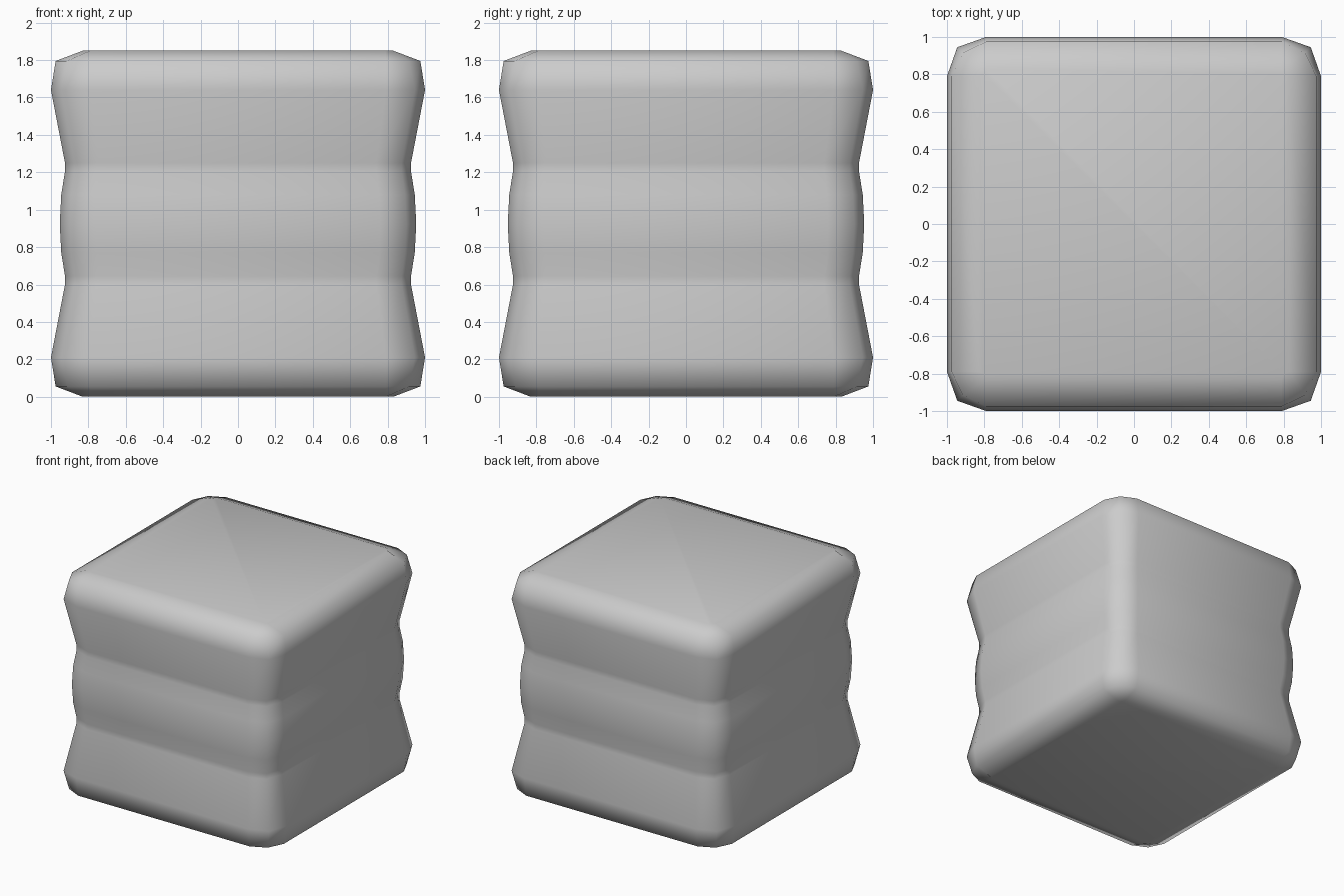
import bpy, bmesh

if "Cube" in bpy.data.objects:
    bpy.data.objects.remove(bpy.data.objects["Cube"])

# Lower half of the profile: height, half width, end of straight side, corner point
lower = [
    (0.005, 0.83, 0.79, 0.80),
    (0.055, 0.975, 0.79, 0.915),
    (0.21, 1.0, 0.79, 0.945),
    (0.60, 0.925, 0.74, 0.875),
    (0.645, 0.925, 0.74, 0.875),
    (0.77, 0.945, 0.755, 0.893),
]
H = 1.85
middle = [(H / 2, 0.953, 0.76, 0.90)]
upper = [(H - z if i else H, h, a, c) for i, (z, h, a, c) in enumerate(lower)][::-1]
lower[0] = (0.0,) + lower[0][1:]


def ring(bm, z, h, a, c):
    """Square outline with a two-facet rounded corner, repeated four times."""
    pts = [(h, -a), (h, a), (c, c)]
    verts = []
    for _ in range(4):
        verts += [bm.verts.new((x, y, z)) for x, y in pts]
        pts = [(-y, x) for x, y in pts]
    return verts


# Pinched cushion block, lofted through the rings
bm = bmesh.new()
rings = [ring(bm, *r) for r in lower + middle + upper]
for r0, r1 in zip(rings, rings[1:]):
    n = len(r0)
    for i in range(n):
        j = (i + 1) % n
        bm.faces.new((r0[i], r0[j], r1[j], r1[i]))
bm.faces.new(rings[0][::-1])
bm.faces.new(rings[-1])
bmesh.ops.recalc_face_normals(bm, faces=bm.faces)
for f in bm.faces:
    f.smooth = True

mesh = bpy.data.meshes.new("cushion_block")
bm.to_mesh(mesh)
bm.free()
block = bpy.data.objects.new("cushion_block", mesh)
bpy.context.collection.objects.link(block)
